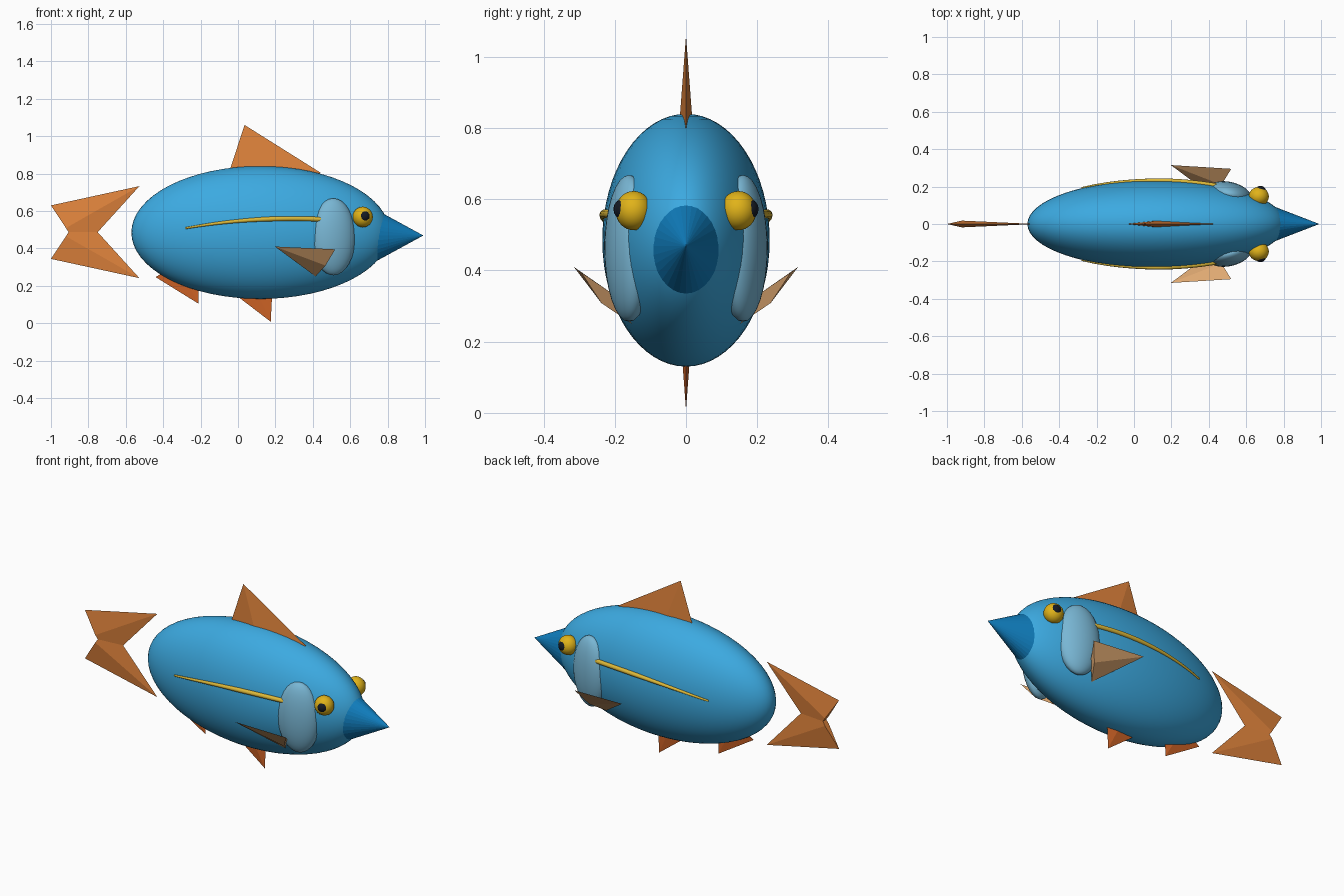
import bpy, bmesh, math
from mathutils import Vector

if "Cube" in bpy.data.objects:
    bpy.data.objects.remove(bpy.data.objects["Cube"], do_unlink=True)


def material(name, rgb):
    m = bpy.data.materials.new(name)
    m.use_nodes = True
    m.diffuse_color = (*rgb, 1)
    m.node_tree.nodes["Principled BSDF"].inputs["Base Color"].default_value = (*rgb, 1)
    return m


BLUE = material("body blue", (0.045, 0.40, 0.75))
DEEP_BLUE = material("snout blue", (0.005, 0.21, 0.52))
PALE_BLUE = material("gill pale blue", (0.19, 0.47, 0.66))
ORANGE = material("fin orange", (0.75, 0.23, 0.045))
RUST = material("belly fin rust", (0.65, 0.13, 0.02))
TAN = material("side fin tan", (0.75, 0.40, 0.17))
YELLOW = material("eye yellow", (0.75, 0.45, 0.01))
GOLD = material("stripe gold", (0.72, 0.48, 0.04))
BLACK = material("pupil black", (0.007, 0.01, 0.017))

BODY = Vector((0.12, 0, 0.485))
SIZE = Vector((0.69, 0.235, 0.355))


def add_mesh(name, bm, mat, smooth=False):
    bmesh.ops.recalc_face_normals(bm, faces=bm.faces)
    mesh = bpy.data.meshes.new(name)
    for f in bm.faces:
        f.smooth = smooth
    bm.to_mesh(mesh)
    bm.free()
    mesh.materials.append(mat)
    ob = bpy.data.objects.new(name, mesh)
    bpy.context.collection.objects.link(ob)
    return ob


def ellipsoid(name, centre, radii, mat, turn=0, segments=32):
    bm = bmesh.new()
    bmesh.ops.create_uvsphere(bm, u_segments=segments, v_segments=segments // 2, radius=1)
    ob = add_mesh(name, bm, mat, True)
    ob.location, ob.scale, ob.rotation_euler.z = centre, radii, turn
    return ob


def fin(name, tip, end_a, end_b, half_thick, mat):
    """Flattened four-sided cone: a tip over a thin diamond base."""
    tip, a, b = Vector(tip), Vector(end_a), Vector(end_b)
    side = (a - tip).cross(b - tip).normalized() * half_thick
    mid = (a + b) / 2
    bm = bmesh.new()
    apex = bm.verts.new(tip)
    base = [bm.verts.new(p) for p in (a, mid + side, b, mid - side)]
    bm.faces.new(base)
    for i in range(4):
        bm.faces.new((base[i], base[(i + 1) % 4], apex))
    return add_mesh(name, bm, mat)


def flat_fin(name, tip, axis, height, half_angle, half_thick, mat):
    """Upright fin on the centre plane, spreading from its tip along an axis."""
    tip, axis = Vector(tip), Vector(axis).normalized()
    across = Vector((axis.z, 0, -axis.x)) * height * math.tan(math.radians(half_angle))
    mid = tip + axis * height
    return fin(name, tip, mid + across, mid - across, half_thick, mat)


# Body and snout
ellipsoid("body", BODY, SIZE, BLUE, segments=64)

bm = bmesh.new()
bmesh.ops.create_cone(bm, cap_ends=True, segments=32, radius1=1, radius2=0, depth=1)
snout = add_mesh("snout", bm, DEEP_BLUE)
snout.rotation_euler.y = math.pi / 2
snout.scale = (0.134, 0.095, 0.246)
snout.location = (0.868, 0, 0.469)

# Tail: two lobes mirrored about the tail's middle height
for name, s in (("tail_upper_lobe", 1), ("tail_lower_lobe", -1)):
    points = [(x, 0, 0.487 + s * dz) for x, dz in ((-0.527, 0.246), (-1, 0.143), (-0.84, -0.099))]
    fin(name, *points, 0.018, ORANGE)

# Dorsal and belly fins
flat_fin("dorsal_fin", (0.035, 0, 1.06), (0.34, 0, -0.94), 0.38, 38, 0.027, ORANGE)
flat_fin("belly_fin", (0.175, 0, 0.008), (-0.42, 0, 0.907), 0.25, 27.8, 0.017, RUST)
flat_fin("rear_belly_fin", (-0.212, 0, 0.105), (-0.482, 0, 0.876), 0.235, 29.4, 0.017, RUST)


def lateral_stripe(name, s):
    """Tapered tube lying on the flank."""
    curve = bpy.data.curves.new(name, "CURVE")
    curve.dimensions = "3D"
    curve.bevel_depth = 0.013
    curve.bevel_resolution = 3
    curve.use_fill_caps = True
    steps = 24
    spline = curve.splines.new("POLY")
    spline.points.add(steps)
    for i, p in enumerate(spline.points):
        t = i / steps
        x = -0.28 + 0.73 * t
        z = 0.508 + 0.132 * t - 0.085 * t * t
        r = Vector(((x - BODY.x) / SIZE.x, (z - BODY.z) / SIZE.z))
        y = SIZE.y * math.sqrt(1 - r.length_squared) + 0.001
        p.co = (x, s * y, z, 1)
        p.radius = 0.4 + 0.6 * min(1, t * 1.6)
    curve.materials.append(GOLD)
    ob = bpy.data.objects.new(name, curve)
    bpy.context.collection.objects.link(ob)


# Paired parts on both flanks
for label, s in (("front", -1), ("back", 1)):
    ellipsoid(label + "_eye", (0.667, s * 0.147, 0.568), (0.054, 0.051, 0.055), YELLOW)
    ellipsoid(label + "_pupil", (0.676, s * 0.175, 0.572), (0.03, 0.029, 0.03), BLACK, segments=16)
    ellipsoid(label + "_gill_cover", (0.51, s * 0.16, 0.462), (0.12, 0.065, 0.206),
              PALE_BLUE, turn=-s * math.radians(13.4))
    fin(label + "_side_fin", (0.197, s * 0.315, 0.41), (0.52, s * 0.295, 0.395),
        (0.415, s * 0.152, 0.25), 0.02, TAN)
    lateral_stripe(label + "_stripe", s)
